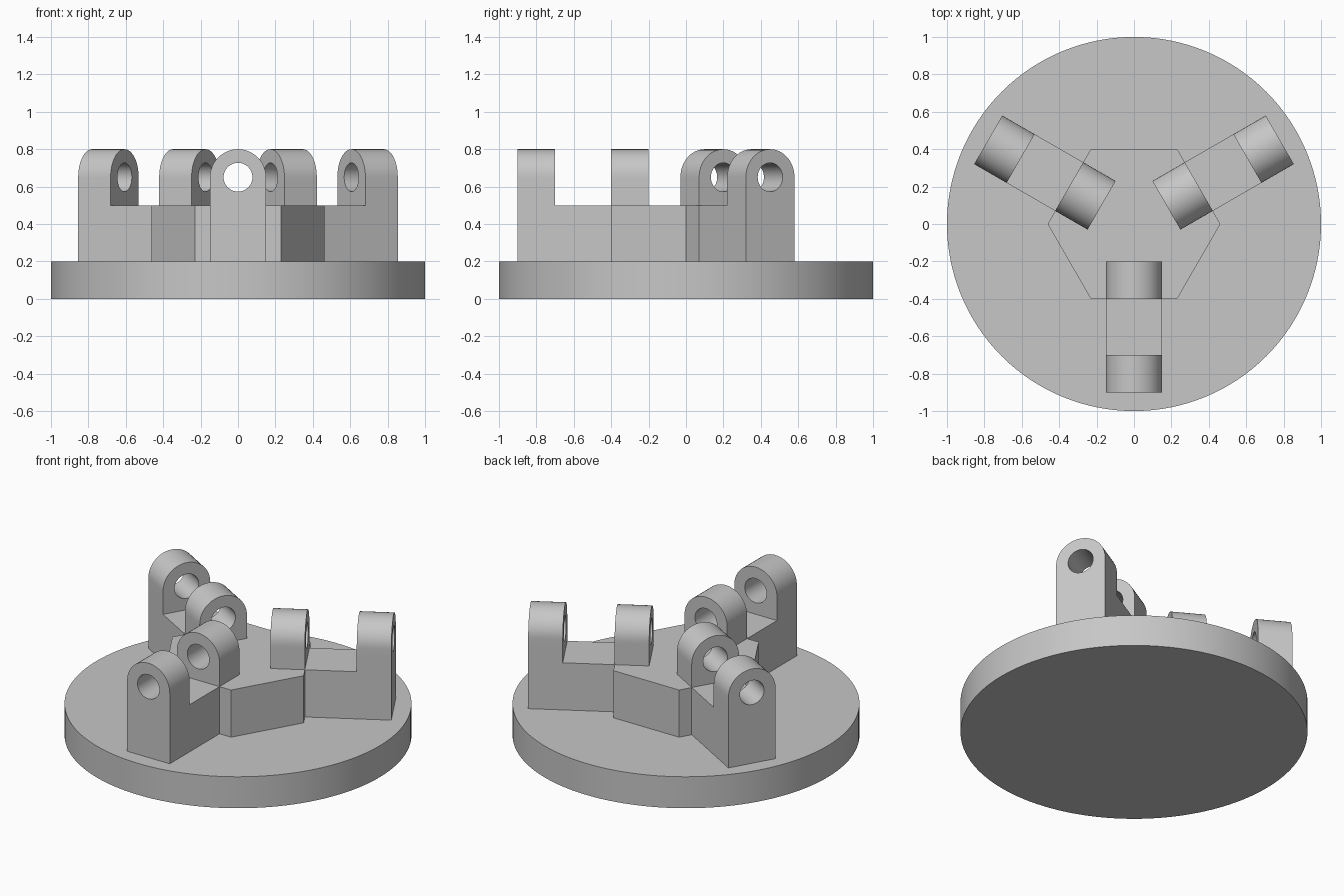
import bpy
import bmesh
from math import sin, cos, pi, radians
from mathutils import Matrix

cube = bpy.data.objects.get("Cube")
if cube:
    bpy.data.objects.remove(cube, do_unlink=True)

# One plain grey for every part
grey = bpy.data.materials.new("plain grey")
grey.use_nodes = True
colour = (0.57, 0.57, 0.57, 1)
grey.diffuse_color = colour
grey.node_tree.nodes["Principled BSDF"].inputs["Base Color"].default_value = colour

PLATE_TOP, HUB_TOP = 0.2, 0.5
HALF_WIDTH, HOLE_RADIUS, PIN_HEIGHT = 0.15, 0.077, 0.65


def finish(bm, name, turn=0):
    """Turn a bmesh into a named, shaded object rotated about z."""
    bmesh.ops.recalc_face_normals(bm, faces=bm.faces)
    bm.transform(Matrix.Rotation(turn, 4, "Z"))
    mesh = bpy.data.meshes.new(name)
    bm.to_mesh(mesh)
    bm.free()
    mesh.materials.append(grey)
    obj = bpy.data.objects.new(name, mesh)
    bpy.context.collection.objects.link(obj)
    bpy.ops.object.select_all(action="DESELECT")
    obj.select_set(True)
    bpy.context.view_layer.objects.active = obj
    bpy.ops.object.shade_smooth_by_angle(angle=radians(30))
    return obj


def prism(name, radius, z0, z1, sides):
    bm = bmesh.new()
    bmesh.ops.create_cone(bm, cap_ends=True, segments=sides, radius1=radius,
                          radius2=radius, depth=z1 - z0,
                          matrix=Matrix.Translation((0, 0, (z0 + z1) / 2)))
    return bm


def web(name, r0, r1, turn):
    """Low bar joining the hub to the outer lug."""
    bm = bmesh.new()
    size = Matrix.Diagonal((r1 - r0, 2 * HALF_WIDTH, HUB_TOP - PLATE_TOP, 1))
    place = Matrix.Translation(((r0 + r1) / 2, 0, (PLATE_TOP + HUB_TOP) / 2))
    bmesh.ops.create_cube(bm, size=1, matrix=place @ size)
    finish(bm, name, turn)


def lug(name, r0, r1, bottom, turn, steps=48):
    """Round-topped block with a pin hole running along the arm."""
    bm = bmesh.new()
    rings = []
    for r in (r0, r1):
        outer, hole = [], []
        for i in range(steps):
            a = 2 * pi * i / steps
            u, v = cos(a), sin(a)
            hole.append(bm.verts.new((r, HOLE_RADIUS * u, PIN_HEIGHT + HOLE_RADIUS * v)))
            if i <= steps // 2:          # round top
                y, z = HALF_WIDTH * u, HALF_WIDTH * v
            else:                        # square foot
                reach = max(abs(u), abs(v))
                y, z = HALF_WIDTH * u / reach, (PIN_HEIGHT - bottom) * v / reach
            outer.append(bm.verts.new((r, y, PIN_HEIGHT + z)))
        rings.append((outer, hole))
    (out_a, in_a), (out_b, in_b) = rings
    for first, second in ((out_a, in_a), (out_b, in_b), (out_a, out_b), (in_a, in_b)):
        for i in range(steps):
            j = (i + 1) % steps
            bm.faces.new((first[i], first[j], second[j], second[i]))
    finish(bm, name, turn)


# Round base plate
finish(prism("base_plate", 1, 0, PLATE_TOP, 128), "base_plate")

# Hexagonal hub with flats towards the arms
hub = prism("hub", 0.4 / cos(pi / 6), PLATE_TOP, HUB_TOP, 6)
corner = max(hub.verts, key=lambda v: v.co.x).co
finish(hub, "hub", 0 if abs(corner.y) < 0.01 else pi / 6)

# Three arms, each with a pair of lugs
for label, degrees in (("front", -90), ("left", 30), ("right", 150)):
    turn = radians(degrees)
    web(label + "_arm_web", 0.4, 0.7, turn)
    lug(label + "_inner_lug", 0.2, 0.4, HUB_TOP, turn)
    lug(label + "_outer_lug", 0.7, 0.9, PLATE_TOP, turn)
